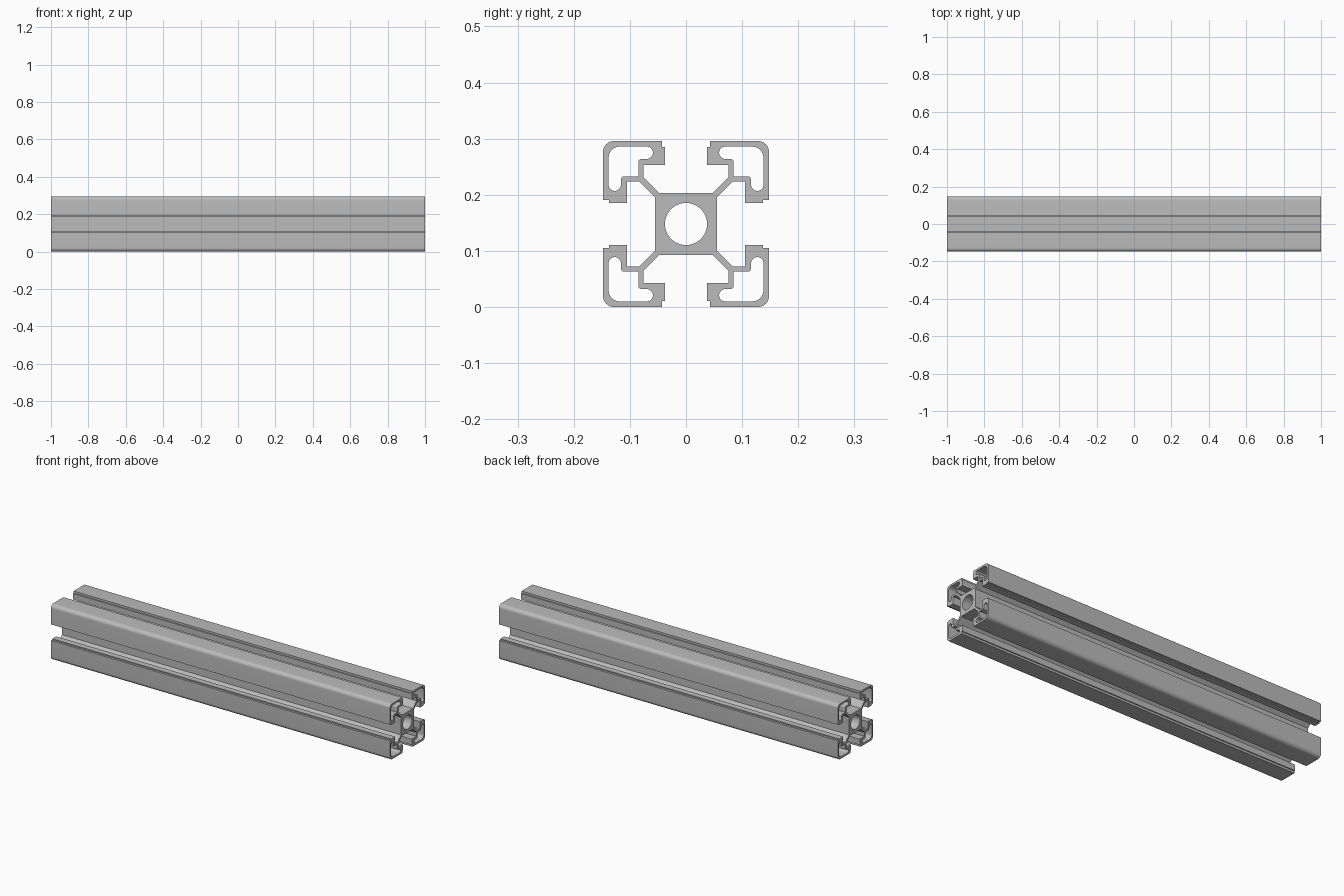
import bpy, bmesh
from math import cos, sin, radians

cube = bpy.data.objects.get("Cube")
if cube:
    bpy.data.objects.remove(cube)

HALF = 0.148     # half the section width
LENGTH = 2.0


def arc(cu, cv, r, start, end, steps):
    """Points along an arc, angles in degrees."""
    angles = [radians(start + (end - start) * i / steps) for i in range(steps + 1)]
    return [(cu + r * cos(a), cv + r * sin(a)) for a in angles]


def mirrored(half):
    """Reflect a half path, ending on the diagonal, across that diagonal."""
    return half + [(v, u) for u, v in reversed(half[:-1])]


def turned(points, quarter):
    """Rotate section points clockwise by quarter turns."""
    for _ in range(quarter):
        points = [(v, -u) for u, v in points]
    return points


# Outer outline of one corner: diagonal web, slot, lip and rounded edge
corner = mirrored([(0.047, 0.055), (0.076, 0.084), (0.076, 0.105),
                   (0.0375, 0.105), (0.0375, 0.137), (0.043, 0.137),
                   (0.043, HALF)] + arc(0.128, 0.128, 0.02, 90, 45, 5))

# Hollow chamber inside one corner
chamber = mirrored([(0.085, 0.085)]
                   + arc(0.079, 0.110, 0.006, 0, 90, 5)
                   + arc(0.070, 0.127, 0.011, 270, 90, 12)
                   + arc(0.118, 0.118, 0.02, 90, 45, 5))[:-1]

# Whole section: outline, four chambers and the round centre bore
outline = [p for q in range(4) for p in turned(corner, q)]
bore = arc(0, 0, 0.0375, 0, 360, 48)[:-1]
loops = [outline, bore] + [turned(chamber, q) for q in range(4)]

# Fill the section and extrude it along x
bm = bmesh.new()
for loop in loops:
    verts = [bm.verts.new((-LENGTH / 2, u, v + HALF)) for u, v in loop]
    for a, b in zip(verts, verts[1:] + verts[:1]):
        bm.edges.new((a, b))
bmesh.ops.triangle_fill(bm, edges=bm.edges[:], use_beauty=True, normal=(1, 0, 0))
result = bmesh.ops.extrude_face_region(bm, geom=bm.faces[:], use_keep_orig=True)
moved = [g for g in result["geom"] if isinstance(g, bmesh.types.BMVert)]
bmesh.ops.translate(bm, verts=moved, vec=(LENGTH, 0, 0))
bmesh.ops.recalc_face_normals(bm, faces=bm.faces[:])

mesh = bpy.data.meshes.new("slotted_bar")
bm.to_mesh(mesh)
bm.free()
bar = bpy.data.objects.new("slotted_bar", mesh)
bpy.context.collection.objects.link(bar)

# Plain aluminium grey
grey = bpy.data.materials.new("aluminium_grey")
grey.use_nodes = True
colour = (0.5, 0.5, 0.5, 1)
grey.diffuse_color = colour
grey.node_tree.nodes["Principled BSDF"].inputs["Base Color"].default_value = colour
mesh.materials.append(grey)

# Smooth the rounded edges, keep the corners sharp
bpy.ops.object.select_all(action="DESELECT")
bar.select_set(True)
bpy.context.view_layer.objects.active = bar
bpy.ops.object.shade_smooth_by_angle(angle=radians(30))
